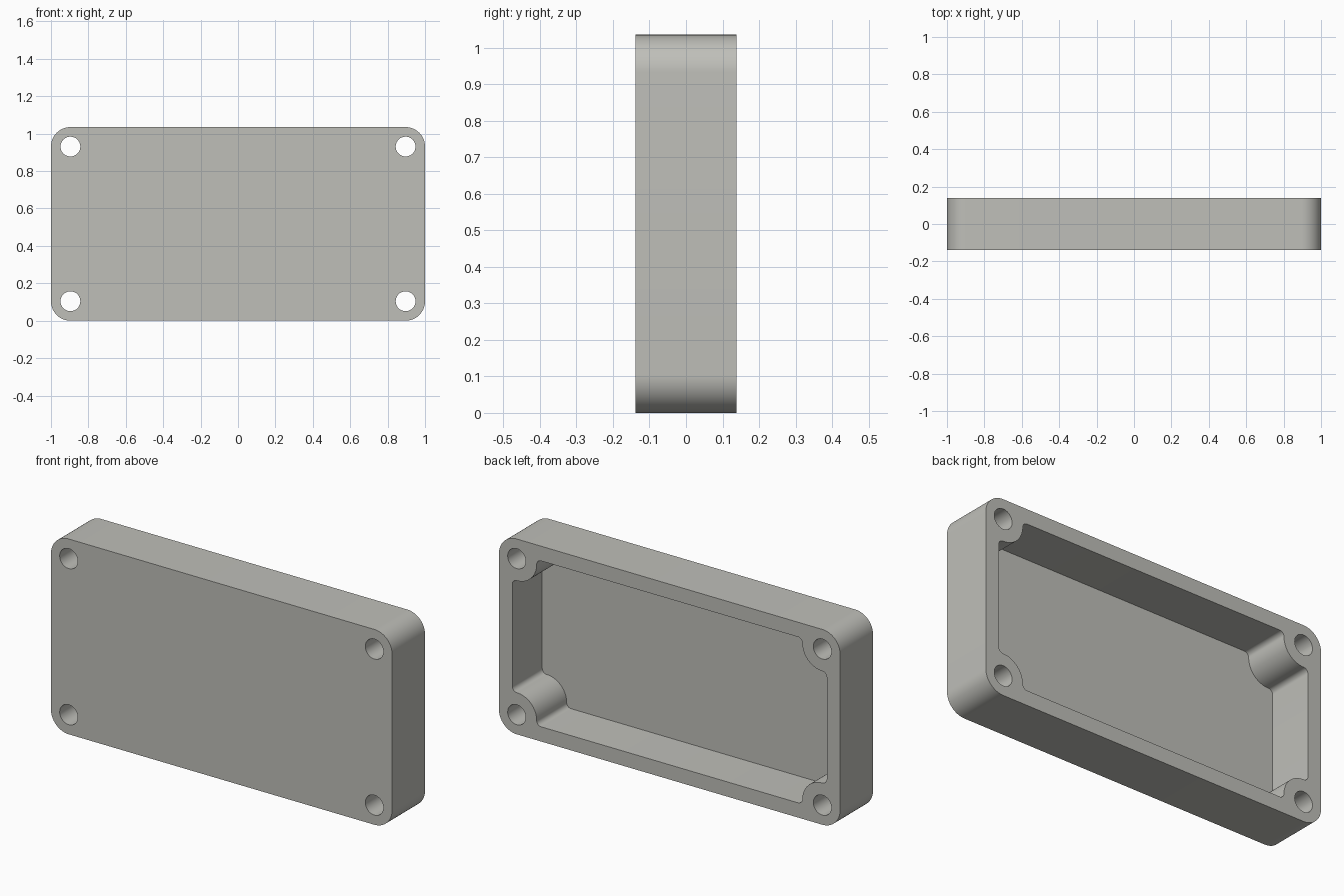
import bpy, bmesh, math

if "Cube" in bpy.data.objects:
    bpy.data.objects.remove(bpy.data.objects["Cube"])

W, H, D = 1.0, 0.5175, 0.138        # half width, half height, half depth
R = 0.104                           # outer corner radius = screw hole inset
HOLE, BOSS, FILLET = 0.053, 0.117, 0.026
FLOOR = 0.025
CX, CZ = W - R, H - R               # screw hole centre in the first quadrant

grey = bpy.data.materials.new("warm grey")
grey.diffuse_color = (0.52, 0.52, 0.485, 1)
grey.use_nodes = True
grey.node_tree.nodes["Principled BSDF"].inputs["Base Color"].default_value = grey.diffuse_color


def arc(cx, cz, r, a0, a1, n):
    return [(cx + r * math.cos(math.radians(a0 + (a1 - a0) * i / n)),
             cz + r * math.sin(math.radians(a0 + (a1 - a0) * i / n))) for i in range(n + 1)]


def four_corners(q):
    """Repeat a first-quadrant path around all four corners, counter-clockwise."""
    return (q + [(-x, z) for x, z in reversed(q)]
            + [(-x, -z) for x, z in q] + [(x, -z) for x, z in reversed(q)])


def prism(name, outline, y0, y1):
    bm = bmesh.new()
    face = bm.faces.new([bm.verts.new((x, y0, z + H)) for x, z in outline])
    ext = bmesh.ops.extrude_face_region(bm, geom=[face])
    moved = [v for v in ext["geom"] if isinstance(v, bmesh.types.BMVert)]
    bmesh.ops.translate(bm, verts=moved, vec=(0, y1 - y0, 0))
    bmesh.ops.recalc_face_normals(bm, faces=bm.faces)
    mesh = bpy.data.meshes.new(name)
    bm.to_mesh(mesh)
    bm.free()
    mesh.materials.append(grey)
    ob = bpy.data.objects.new(name, mesh)
    bpy.context.collection.objects.link(ob)
    return ob


# Rounded box
case = prism("enclosure", four_corners(arc(CX, CZ, R, 0, 90, 16)), -D, D)

# Cavity outline: walls blend by small fillets into a round boss at each corner
corner = (arc(CX, CZ - BOSS - FILLET, FILLET, 0, 90, 8)
          + arc(CX, CZ, BOSS, 270, 180, 16)[1:]
          + arc(CX - BOSS - FILLET, CZ, FILLET, 0, 90, 8)[1:])
cutters = [prism("cavity_cutter", four_corners(corner), -D + FLOOR, D + 0.1)]

# Screw holes right through the bosses
for sx in (-1, 1):
    for sz in (-1, 1):
        cutters.append(prism("screw_hole_cutter",
                             arc(sx * CX, sz * CZ, HOLE, 0, 360, 40)[:-1], -D - 0.1, D + 0.1))

bpy.context.view_layer.objects.active = case
case.select_set(True)
for c in cutters:
    mod = case.modifiers.new("cut", 'BOOLEAN')
    mod.operation, mod.solver, mod.object = 'DIFFERENCE', 'EXACT', c
    bpy.ops.object.modifier_apply(modifier=mod.name)
for c in cutters:
    bpy.data.objects.remove(c, do_unlink=True)

bpy.ops.object.select_all(action='DESELECT')
case.select_set(True)
bpy.ops.object.shade_smooth_by_angle(angle=math.radians(30))
